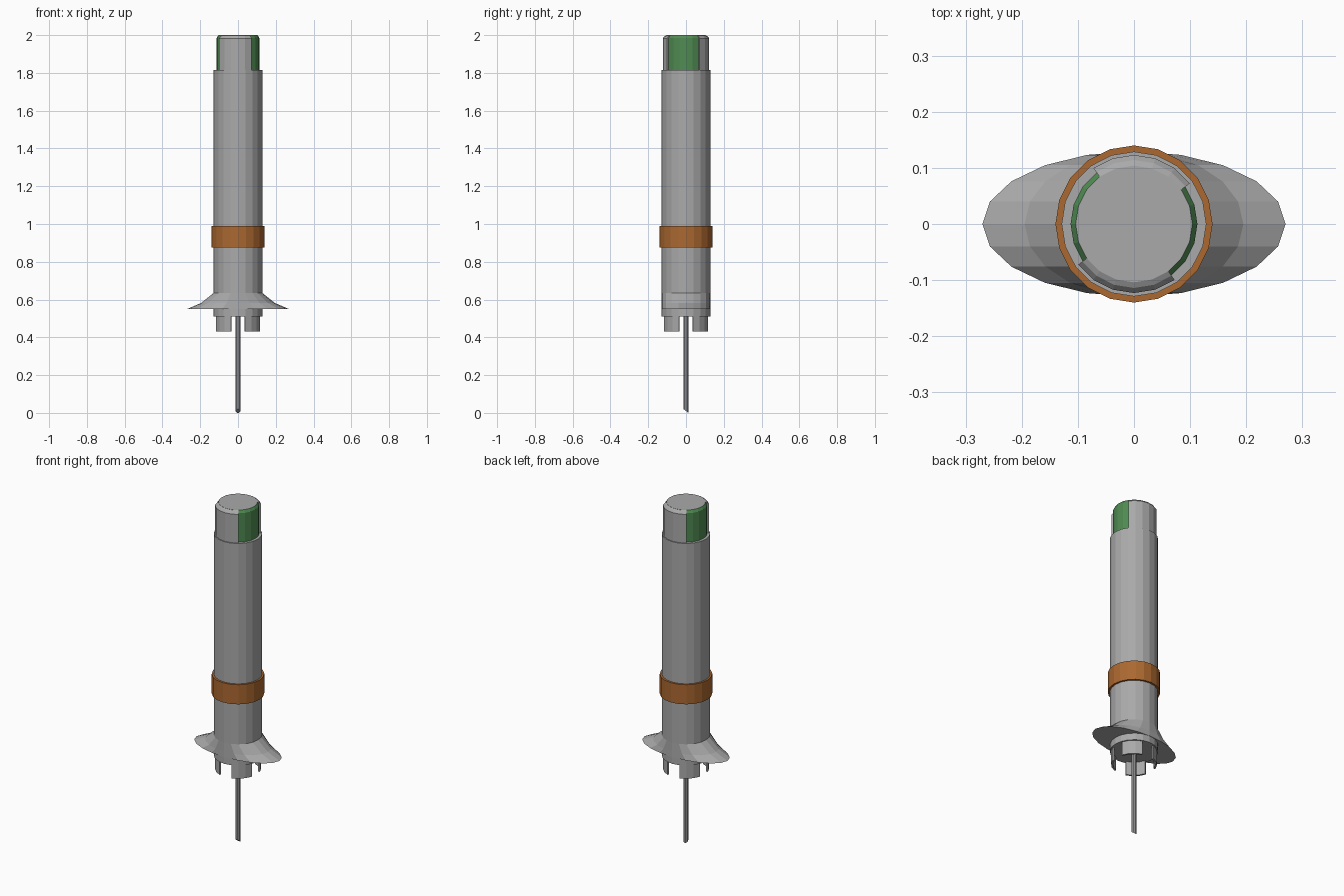
import bpy, bmesh, math

if "Cube" in bpy.data.objects:
    bpy.data.objects.remove(bpy.data.objects["Cube"])

SIDES = 20
STEP = 2 * math.pi / SIDES


def material(name, rgb):
    m = bpy.data.materials.new(name)
    m.diffuse_color = (*rgb, 1)
    m.use_nodes = True
    m.node_tree.nodes["Principled BSDF"].inputs["Base Color"].default_value = m.diffuse_color
    return m


grey = material("grey plastic", (0.40, 0.40, 0.40))
orange = material("orange plastic", (0.41, 0.14, 0.03))
green = material("green plastic", (0.08, 0.26, 0.085))


def finish(name, bm, mat):
    bmesh.ops.recalc_face_normals(bm, faces=bm.faces)
    mesh = bpy.data.meshes.new(name)
    bm.to_mesh(mesh)
    bm.free()
    mesh.materials.append(mat)
    obj = bpy.data.objects.new(name, mesh)
    bpy.context.collection.objects.link(obj)
    return obj


def sweep(name, profile, mat, first=0, count=SIDES, loop=True, sides=SIDES):
    """Turn a profile of (x radius, y radius, z) about z through count steps.
    loop joins the profile into a ring section; otherwise its ends are capped."""
    bm = bmesh.new()
    full = count == sides
    cols = []
    for i in range(count if full else count + 1):
        a = 2 * math.pi * (first + i) / sides
        cols.append([bm.verts.new((rx * math.cos(a), ry * math.sin(a), z))
                     for rx, ry, z in profile])
    n = len(profile)
    for i in range(count):
        c, d = cols[i], cols[(i + 1) % len(cols)]
        for j in range(n if loop else n - 1):
            k = (j + 1) % n
            bm.faces.new((c[j], d[j], d[k], c[k]))
    if not loop:
        for j in (0, n - 1):
            bm.faces.new([c[j] for c in cols])
    if loop and not full:
        bm.faces.new(cols[0])
        bm.faces.new(cols[-1])
    return finish(name, bm, mat)


def rnd(*pts):
    return [(r, r, z) for r, z in pts]


# Main barrel
sweep("barrel", rnd((0.129, 0.51), (0.129, 1.815)), grey, loop=False)

# Coloured band around the barrel
sweep("band", rnd((0.127, 0.875), (0.14, 0.875), (0.14, 0.99), (0.127, 0.99)), orange)

# End cap core, with the flat disc on top
sweep("cap_core", rnd((0.104, 1.80), (0.104, 2.0)), grey, loop=False)

# Green windows and grey grips alternate around the cap
window = rnd((0.10, 1.81), (0.113, 1.81), (0.113, 1.985), (0.104, 1.999), (0.10, 1.999))
grip = rnd((0.10, 1.81), (0.123, 1.81), (0.123, 1.983), (0.114, 1.994),
           (0.104, 1.999), (0.10, 1.999))
for i, start in enumerate((2, 12)):
    sweep(f"cap_grip_{i + 1}", grip, grey, start, 5)
    sweep(f"cap_window_{i + 1}", window, green, start + 5, 5)

# Oval finger flange flaring down from the barrel
sweep("finger_flange", [(0.127, 0.127, 0.55), (0.27, 0.1295, 0.55),
                        (0.195, 0.1295, 0.582), (0.129, 0.1295, 0.635)], grey)

# Four thin prongs below the barrel
for i in range(4):
    sweep(f"prong_{i + 1}", rnd((0.112, 0.43), (0.122, 0.43), (0.122, 0.52), (0.112, 0.52)),
          grey, 1 + 5 * i, 3)

# Needle with a slanted tip
needle = sweep("needle", rnd((0.013, 0.0), (0.013, 0.52)), grey, loop=False, sides=10, count=10)
for v in needle.data.vertices:
    if v.co.z < 0.1:
        v.co.z = 0.010 - v.co.y * 0.75
